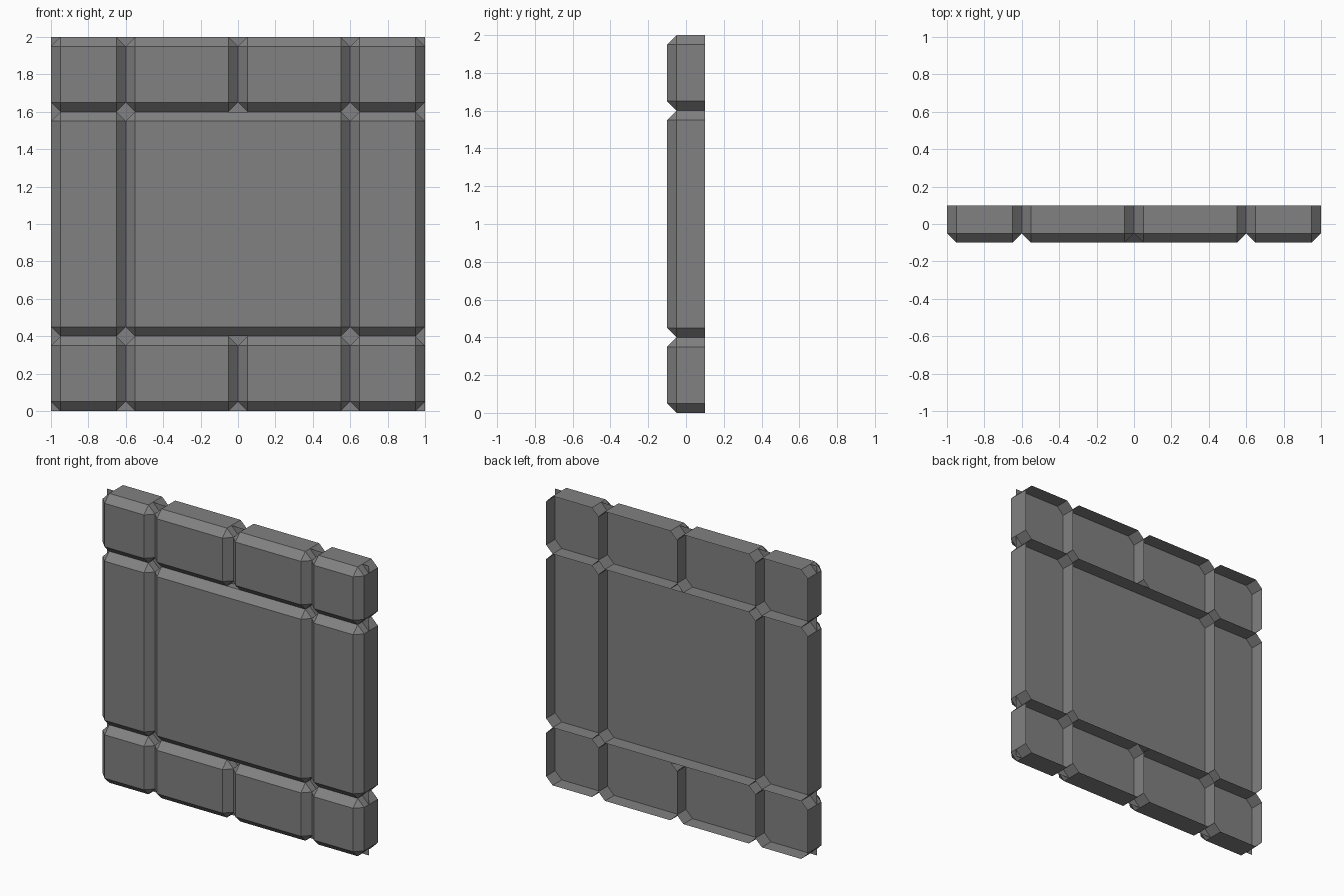
import bpy, bmesh
from mathutils import Vector

if "Cube" in bpy.data.objects:
    bpy.data.objects.remove(bpy.data.objects["Cube"])

CHAMFER = 0.05
FRONT, BACK = -0.1, 0.1

# Dark grey stone
stone = bpy.data.materials.new("dark_stone")
stone.diffuse_color = (0.22, 0.22, 0.22, 1)
stone.use_nodes = True
stone.node_tree.nodes["Principled BSDF"].inputs["Base Color"].default_value = stone.diffuse_color


def link(name, bm):
    mesh = bpy.data.meshes.new(name)
    bm.to_mesh(mesh)
    bm.free()
    mesh.materials.append(stone)
    obj = bpy.data.objects.new(name, mesh)
    bpy.context.collection.objects.link(obj)
    return obj


def stone_block(name, x0, x1, z0, z1):
    """Hollow block: chamfered front and side edges, open at the back."""
    bm = bmesh.new()
    bmesh.ops.create_cube(bm, size=1)
    bmesh.ops.scale(bm, vec=(x1 - x0, BACK - FRONT, z1 - z0), verts=bm.verts)
    bmesh.ops.translate(bm, vec=((x0 + x1) / 2, 0, (z0 + z1) / 2), verts=bm.verts)
    edges = [e for e in bm.edges if any(v.co.y < 0 for v in e.verts)]
    bmesh.ops.bevel(bm, geom=edges, offset=CHAMFER, segments=1,
                    profile=0.5, affect='EDGES')
    bm.normal_update()
    back = [f for f in bm.faces if f.normal.dot(Vector((0, 1, 0))) > 0.99]
    bmesh.ops.delete(bm, geom=back, context='FACES')
    return link(name, bm)


# Courses of blocks: (name, z range, x joints)
courses = [
    ("bottom_block", 0.0, 0.4, (-1, -0.6, 0, 0.6, 1)),
    ("middle_block", 0.4, 1.6, (-1, -0.6, 0.6, 1)),
    ("top_block", 1.6, 2.0, (-1, -0.6, 0, 0.6, 1)),
]
for name, z0, z1, joints in courses:
    for i, (x0, x1) in enumerate(zip(joints, joints[1:])):
        stone_block(f"{name}_{i + 1}", x0, x1, z0, z1)

# Flat mortar sheet running through the middle of the wall, facing front
bm = bmesh.new()
bm.faces.new([bm.verts.new(c) for c in
              ((-1, 0, 0), (1, 0, 0), (1, 0, 2), (-1, 0, 2))])
link("mortar_sheet", bm)
